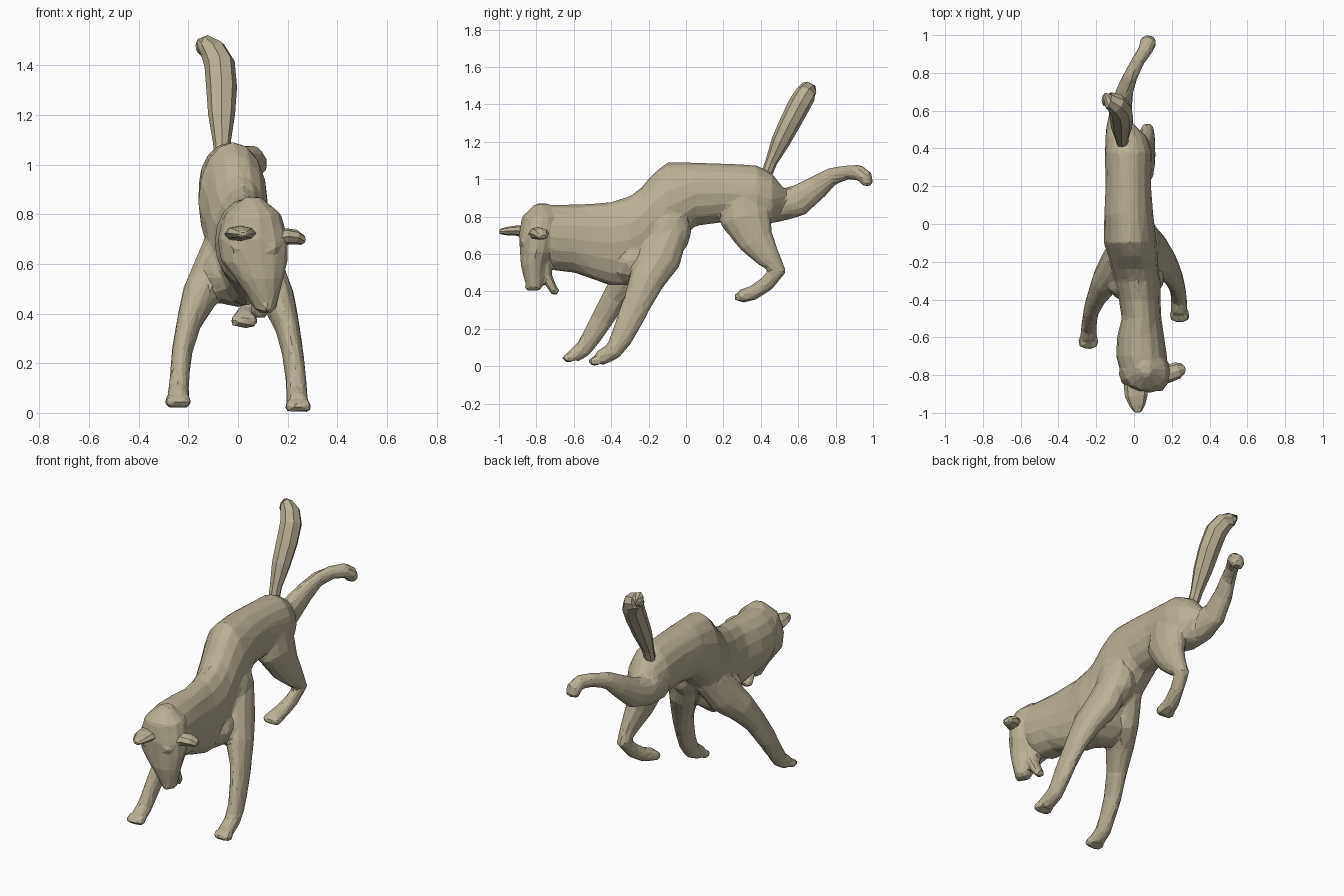
import bpy, bmesh, math
from mathutils import Vector, Matrix

fur = bpy.data.materials.new("tan_fur")
fur.diffuse_color = (.49, .43, .31, 1)


def loft(bm, secs, normal=None, ref=(1, 0, 0), n=12):
    """Skin elliptical rings along (x, y, z, r_side, r_other), with rounded ends."""
    pts = [Vector(s[:3]) for s in secs]
    rings = []
    last = len(pts) - 1
    for i, p in enumerate(pts):
        t = Vector(normal) if normal else (pts[min(i + 1, last)] - pts[max(i - 1, 0)]).normalized()
        side = Vector(ref)
        side = (side - t * side.dot(t)).normalized()
        up = t.cross(side)
        r1, r2 = secs[i][3:]
        steps = [(0, 1)]
        if i == 0:
            steps = [(-.4, .55), (0, 1)]
        elif i == last:
            steps = [(0, 1), (.4, .55)]
        for off, k in steps:
            c = p + t * off * min(r1, r2)
            rings.append([bm.verts.new(c + side * r1 * k * math.cos(a) + up * r2 * k * math.sin(a))
                          for a in (2 * math.pi * j / n for j in range(n))])
    for a, b in zip(rings, rings[1:]):
        for j in range(n):
            bm.faces.new((a[j], a[(j + 1) % n], b[(j + 1) % n], b[j]))
    bm.faces.new(rings[0][::-1])
    bm.faces.new(rings[-1])


def ball(bm, p, r, s=(1, 1, 1)):
    m = Matrix.Translation(p) @ Matrix.Diagonal((*s, 1))
    bmesh.ops.create_icosphere(bm, subdivisions=2, radius=r, matrix=m)


def finish(bm, name):
    bmesh.ops.recalc_face_normals(bm, faces=bm.faces)
    me = bpy.data.meshes.new(name)
    bm.to_mesh(me)
    bm.free()
    me.materials.append(fur)
    ob = bpy.data.objects.new(name, me)
    bpy.context.collection.objects.link(ob)
    return ob


# Torso and neck: (y, centre x, top z, bottom z, half width)
torso = [(.50, -.04, .98, .82, .07), (.46, -.035, 1.03, .76, .105), (.38, -.03, 1.075, .75, .125),
         (.2, -.03, 1.085, .77, .12), (.05, -.028, 1.09, .75, .13), (-.1, -.02, 1.09, .60, .14),
         (-.17, -.005, 1.035, .53, .13), (-.24, .005, .955, .46, .125), (-.3, .02, .91, .43, .12),
         (-.4, .03, .88, .43, .11), (-.5, .04, .87, .465, .105), (-.6, .035, .865, .50, .125),
         (-.7, .04, .865, .51, .135), (-.79, .055, .855, .58, .125)]
bm = bmesh.new()
loft(bm, [(x, y, (t + b) / 2, w, (t - b) / 2) for y, x, t, b, w in torso], normal=(0, -1, 0), n=16)
# Broad chest between the shoulders
ball(bm, (0, -.28, .555), 1, (.165, .14, .13))
ball(bm, (.05, -.1, .72), 1, (.095, .13, .15))

# Head hanging down to the snout
loft(bm, [(.06, -.77, .845, .06, .06), (.06, -.775, .80, .115, .105), (.06, -.79, .70, .143, .105),
          (.065, -.80, .61, .135, .09), (.085, -.812, .54, .098, .073), (.1, -.812, .48, .068, .058),
          (.11, -.81, .42, .046, .042)], normal=(0, 0, -1), n=14)
# Open lower jaw
loft(bm, [(.09, -.75, .56, .05, .03), (.093, -.74, .48, .04, .024), (.09, -.715, .42, .037, .026),
          (.085, -.695, .395, .033, .024)])
# Nose, brows and cheeks
ball(bm, (.112, -.84, .425), .024)
for x in (0, .13):
    ball(bm, (x, -.865, .665), .036, (1, .7, .6))

# Front legs, right then left
loft(bm, [(.06, -.07, .74, .075, .09), (.10, -.14, .58, .085, .115), (.16, -.21, .46, .07, .095),
          (.2, -.26, .34, .05, .078), (.22, -.305, .24, .044, .07), (.232, -.345, .15, .042, .06),
          (.236, -.39, .08, .044, .048), (.24, -.46, .042, .045, .042)])
loft(bm, [(-.05, -.12, .7, .08, .09), (-.10, -.22, .57, .085, .11), (-.15, -.3, .48, .075, .088),
          (-.195, -.38, .37, .052, .068), (-.225, -.45, .25, .042, .062), (-.235, -.51, .15, .04, .052),
          (-.24, -.55, .09, .042, .045), (-.24, -.60, .057, .045, .04)])
# Tucked right hind leg
loft(bm, [(.0, .31, .92, .09, .13), (.03, .32, .79, .083, .14), (.05, .375, .67, .065, .098),
          (.068, .445, .575, .045, .063), (.07, .49, .51, .038, .048), (.055, .43, .44, .036, .042),
          (.035, .36, .393, .044, .04), (.025, .30, .375, .05, .038)])
# Kicked-out left hind leg
loft(bm, [(-.07, .38, .88, .085, .12), (-.075, .5, .86, .075, .09), (-.07, .6, .885, .058, .085),
          (-.05, .7, .955, .046, .066), (-.02, .78, 1.015, .038, .048), (.02, .86, 1.037, .035, .039),
          (.06, .92, 1.037, .038, .043), (.075, .96, 1.01, .045, .04), (.075, .972, .975, .042, .031)])
# Toes on each paw
for x, y, z in ((.242, -.495, .026), (-.242, -.635, .045), (.025, .283, .37)):
    for k in (-1.5, -.5, .5, 1.5):
        ball(bm, (x + k * .024, y + abs(k) * .008, z), .026, (.7, 1.3, 1))
body = finish(bm, "dog_body")

# Fuse the body parts and facet the skin
m = body.modifiers.new("fuse", 'REMESH')
m.mode, m.voxel_size = 'VOXEL', .011
m = body.modifiers.new("soften", 'SMOOTH')
m.factor, m.iterations = .5, 5
m = body.modifiers.new("facet", 'DECIMATE')
m.ratio = .045

# Bushy raised tail
bm = bmesh.new()
loft(bm, [(-.06, .42, 1.0, .03, .03), (-.065, .455, 1.09, .036, .032), (-.066, .505, 1.2, .054, .05),
          (-.066, .56, 1.31, .062, .057), (-.074, .61, 1.405, .062, .06), (-.1, .64, 1.455, .055, .056),
          (-.135, .655, 1.478, .04, .05), (-.155, .66, 1.472, .028, .042)], n=8)
finish(bm, "tail")

# Ears: flattened, tapering
for name, secs, ref in (
        ("left_ear", [(.01, -.85, .72, .065, .035), (.012, -.91, .725, .06, .027),
                      (.018, -.96, .722, .042, .022), (.02, -.992, .72, .022, .014)], (1, 0, 0)),
        ("right_ear", [(.15, -.80, .70, .05, .035), (.19, -.79, .71, .047, .034),
                       (.23, -.775, .708, .045, .03), (.26, -.765, .695, .028, .02)], (0, 1, 0))):
    bm = bmesh.new()
    loft(bm, secs, ref=ref, n=8)
    finish(bm, name)
